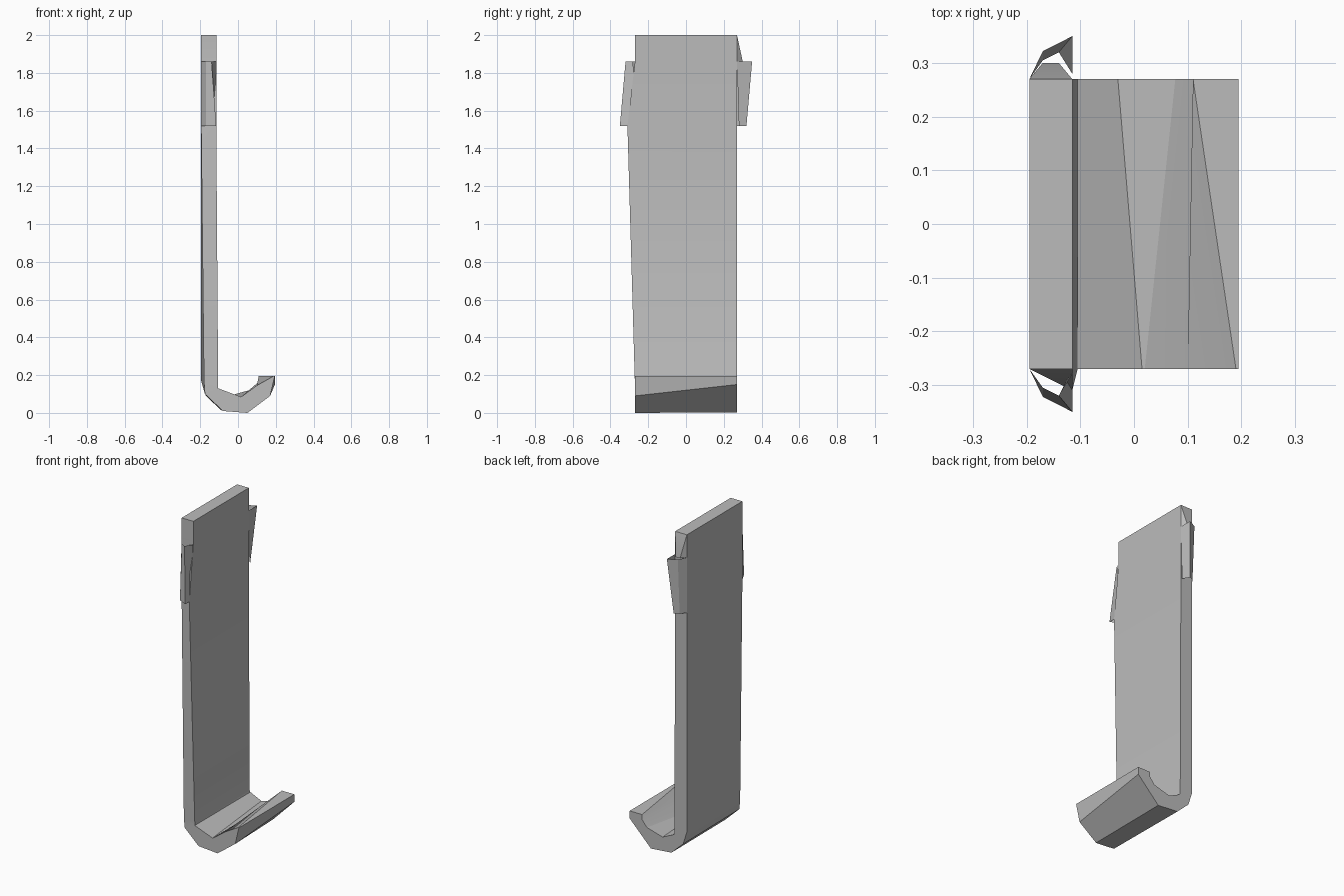
import bpy, bmesh, math

cube = bpy.data.objects.get("Cube")
if cube:
    bpy.data.objects.remove(cube, do_unlink=True)

grey = bpy.data.materials.new("matte grey")
grey.use_nodes = True
COLOUR = (0.5, 0.5, 0.5, 1)
grey.diffuse_color = COLOUR
grey.node_tree.nodes["Principled BSDF"].inputs["Base Color"].default_value = COLOUR

OUT, INN, HALF = -0.195, -0.115, 0.27
TAB_TOP, TAB_LOW = 1.86, 1.52


def loft(name, rings, caps):
    """Bridge rings of equal size; optionally close the ring and its ends."""
    bm = bmesh.new()
    rows = [[bm.verts.new(p) for p in ring] for ring in rings]
    n = len(rows[0])
    for a, b in zip(rows, rows[1:]):
        for i in range(n if caps else n - 1):
            j = (i + 1) % n
            bm.faces.new((a[i], a[j], b[j], b[i]))
    if caps:
        bm.faces.new(rows[0])
        bm.faces.new(rows[-1])
    bmesh.ops.remove_doubles(bm, verts=bm.verts, dist=0.0005)
    bmesh.ops.dissolve_degenerate(bm, edges=bm.edges, dist=0.0005)
    bmesh.ops.recalc_face_normals(bm, faces=bm.faces)
    mesh = bpy.data.meshes.new(name)
    bm.to_mesh(mesh)
    bm.free()
    mesh.materials.append(grey)
    obj = bpy.data.objects.new(name, mesh)
    bpy.context.collection.objects.link(obj)
    bpy.ops.object.select_all(action='DESELECT')
    obj.select_set(True)
    bpy.context.view_layer.objects.active = obj
    bpy.ops.object.shade_smooth_by_angle(angle=math.radians(25))
    return obj


# Strap and hook: (x, z) of each section at the front and back edges
outer_front = [(-0.18, 0.17), (-0.175, 0.10), (-0.08, 0.01), (0.05, 0), (0.17, 0.09), (0.195, 0.196)]
inner_front = [(-0.105, 0.135), (-0.105, 0.13), (0.015, 0.085), (0.02, 0.087), (0.10, 0.145), (0.19, 0.196)]
outer_back = [(OUT, 0.17), (-0.17, 0.09), (-0.09, 0.015), (0.05, 0.003), (0.195, 0.15), (0.195, 0.196)]
inner_back = [(-0.11, 0.14), (-0.105, 0.13), (-0.03, 0.095), (0.077, 0.125), (0.11, 0.165), (0.11, 0.196)]


def slab(z, front_inner):
    return [(OUT, -HALF, z), (INN, front_inner, z), (INN, HALF, z), (OUT, HALF, z)]


rings = [slab(2, -HALF), slab(TAB_TOP, -HALF), slab(TAB_LOW, -0.31)]
for of, nf, ob, nb in zip(outer_front, inner_front, outer_back, inner_back):
    rings.append([(of[0], -HALF, of[1]), (nf[0], -HALF, nf[1]),
                  (nb[0], HALF, nb[1]), (ob[0], HALF, ob[1])])
loft("hook_strap", rings, True)

# Side tabs: open flared sleeves, the back one flipped end for end
narrow = [(OUT, 0.27), (-0.17, 0.305), (-0.14, 0.32), (INN, 0.28)]
wide = [(OUT, 0.27), (-0.17, 0.322), (INN, 0.35), (INN, 0.27)]
for name, side, top, low in (("front_tab", -1, narrow, wide), ("back_tab", 1, wide, narrow)):
    loft(name, [[(x, side * y, z) for x, y in ring]
                for ring, z in ((top, TAB_TOP), (low, TAB_LOW))], False)

# Sloped shoulder above the back tab
loft("back_shoulder", [
    [(OUT, HALF, TAB_TOP), (OUT, HALF, 2), (INN, HALF, 2), (INN, HALF, TAB_TOP)],
    [(-0.17, 0.30, TAB_TOP), (-0.17, 0.30, TAB_TOP + 0.002),
     (-0.14, 0.30, TAB_TOP + 0.002), (-0.14, 0.30, TAB_TOP)]], True)
